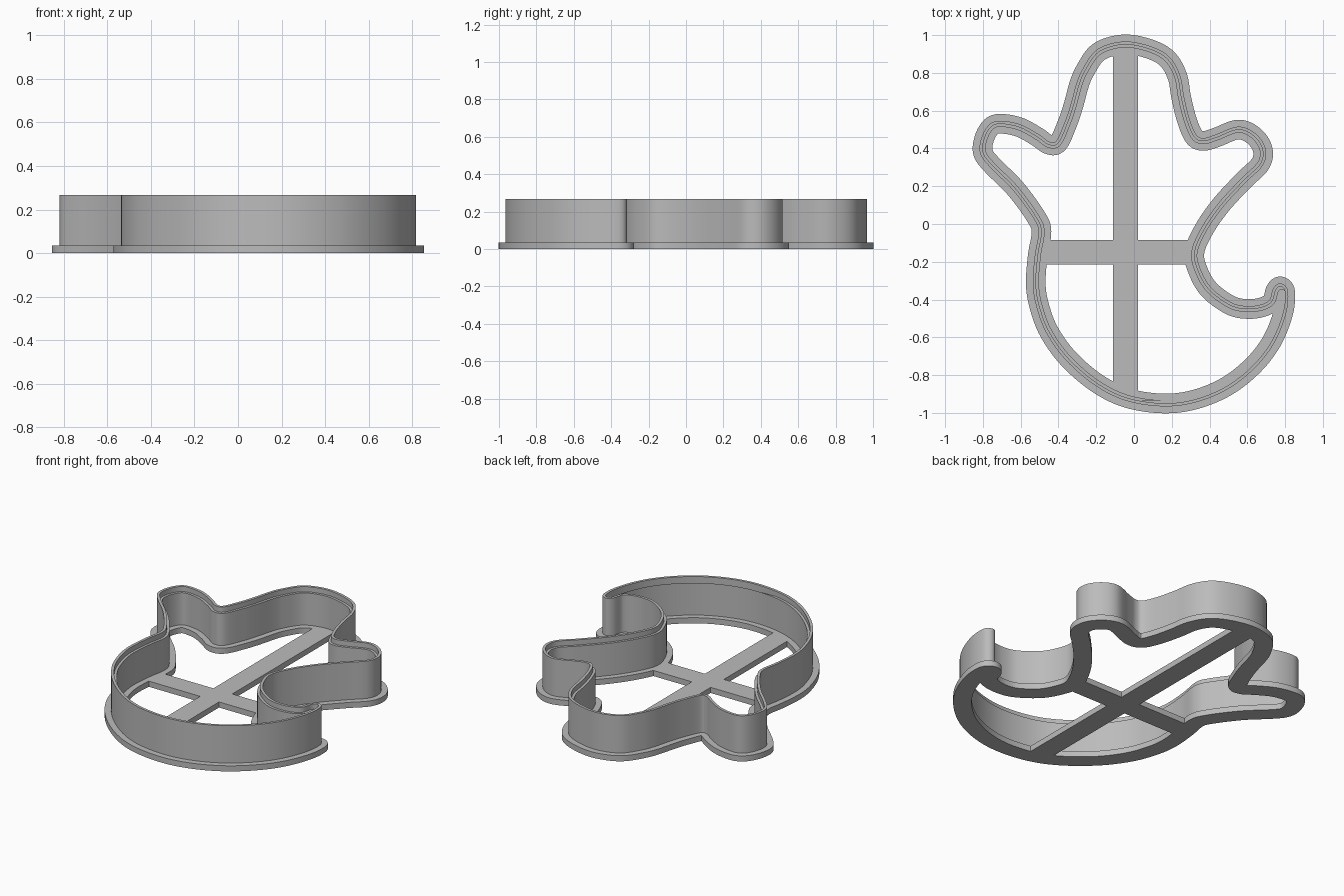
import bpy
import bmesh
import math
from mathutils import Vector

if "Cube" in bpy.data.objects:
    bpy.data.objects.remove(bpy.data.objects["Cube"], do_unlink=True)

# One plain grey plastic
grey = bpy.data.materials.new("grey_plastic")
grey.use_nodes = True
colour = (0.5, 0.5, 0.5, 1)
grey.diffuse_color = colour
grey.node_tree.nodes["Principled BSDF"].inputs["Base Color"].default_value = colour

# Centre line of the rim, clockwise from the head, in hundredths
HEAD_AND_LEFT_ARM = [(-2, 95), (10, 92), (18, 87), (23, 78), (25, 67), (28, 55),
                     (32, 46), (37, 44), (44, 46), (55, 50), (63, 47), (68, 40),
                     (67, 32), (58, 23), (46, 10), (37, -3), (32, -15)]
TAIL = [(34, -25), (40, -35), (51, -43), (60, -45), (68, -44), (73, -41),
        (75, -35), (77.5, -33), (80, -36), (79, -47), (73, -62), (63, -75)]
BELLY = [(49, -86), (32, -93), (15, -95), (-4, -92), (-20, -84), (-35, -71),
         (-45, -57), (-50, -44), (-52, -32), (-51, -17), (-49, -4)]
RIGHT_ARM = [(-52, 4), (-63, 19), (-75, 31), (-80, 38), (-79, 46), (-75, 52),
             (-69, 53), (-60, 51), (-51, 46), (-45, 42), (-40, 43),
             (-35, 54), (-32, 63), (-29, 74), (-26, 81), (-20, 90), (-12, 94)]


def smooth_loop(points, steps=7):
    """Closed Catmull-Rom curve through the points."""
    pts = [Vector(p) / 100 for p in points]
    n = len(pts)
    out = []
    for i in range(n):
        a, b, c, d = (pts[(i + k) % n] for k in (-1, 0, 1, 2))
        for s in range(steps):
            t = s / steps
            out.append(0.5 * (2 * b + (c - a) * t + (2 * a - 5 * b + 4 * c - d) * t ** 2
                              + (3 * b - a - 3 * c + d) * t ** 3))
    return out


def offset(loop, dist):
    """Parallel loop, outward when dist > 0, without self-crossings."""
    if dist == 0:
        return loop
    out = []
    for i, p in enumerate(loop):
        t = (loop[(i + 1) % len(loop)] - loop[i - 1]).normalized()
        q = p + Vector((-t.y, t.x)) * dist
        if min((q - r).length for r in loop) > abs(dist) - 0.0008:
            out.append(q)
    return out


def finish(obj):
    obj.data.materials.clear()
    obj.data.materials.append(grey)
    bpy.ops.object.select_all(action='DESELECT')
    obj.select_set(True)
    bpy.context.view_layer.objects.active = obj
    bpy.ops.object.shade_smooth_by_angle(angle=math.radians(30))


def ring(name, outer, inner, bottom, top):
    """Upright band between two loops."""
    curve = bpy.data.curves.new(name + "_profile", 'CURVE')
    curve.dimensions = '2D'
    curve.fill_mode = 'BOTH'
    curve.extrude = (top - bottom) / 2
    for loop in (outer, inner):
        spline = curve.splines.new('POLY')
        spline.points.add(len(loop) - 1)
        for point, p in zip(spline.points, loop):
            point.co = (p.x, p.y, 0, 1)
        spline.use_cyclic_u = True
    helper = bpy.data.objects.new(name + "_profile", curve)
    bpy.context.collection.objects.link(helper)
    graph = bpy.context.evaluated_depsgraph_get()
    mesh = bpy.data.meshes.new_from_object(helper.evaluated_get(graph))
    bpy.data.objects.remove(helper, do_unlink=True)
    bm = bmesh.new()
    bm.from_mesh(mesh)
    bmesh.ops.remove_doubles(bm, verts=bm.verts, dist=0.00005)
    bmesh.ops.recalc_face_normals(bm, faces=bm.faces)
    bmesh.ops.translate(bm, verts=bm.verts, vec=(0, 0, (top + bottom) / 2))
    bm.to_mesh(mesh)
    bm.free()
    mesh.name = name
    obj = bpy.data.objects.new(name, mesh)
    bpy.context.collection.objects.link(obj)
    finish(obj)


def bar(name, x0, x1, y0, y1, height):
    bpy.ops.mesh.primitive_cube_add(size=1, location=((x0 + x1) / 2, (y0 + y1) / 2, height / 2))
    obj = bpy.context.object
    obj.name = name
    obj.scale = (x1 - x0, y1 - y0, height)
    bpy.ops.object.transform_apply(location=False, rotation=False, scale=True)
    finish(obj)


BASE, LEDGE, TOP = 0.035, 0.235, 0.267
centre = smooth_loop(HEAD_AND_LEFT_ARM + TAIL + BELLY + RIGHT_ARM)
wall_inner = offset(centre, -0.001)

# Flat grip flange, thin cutting wall, and the thicker lining below its edge
ring("base_flange", offset(centre, 0.052), offset(centre, -0.052), 0, BASE)
ring("cutting_wall", offset(centre, 0.0155), wall_inner, BASE, TOP)
ring("wall_lining", wall_inner, offset(centre, -0.0165), BASE, LEDGE)

# Crossed braces flush with the flange
bar("long_brace", -0.11, 0.02, -0.93, 0.95, BASE)
bar("right_brace", -0.5, -0.11, -0.215, -0.085, BASE)
bar("left_brace", 0.02, 0.32, -0.215, -0.085, BASE)
